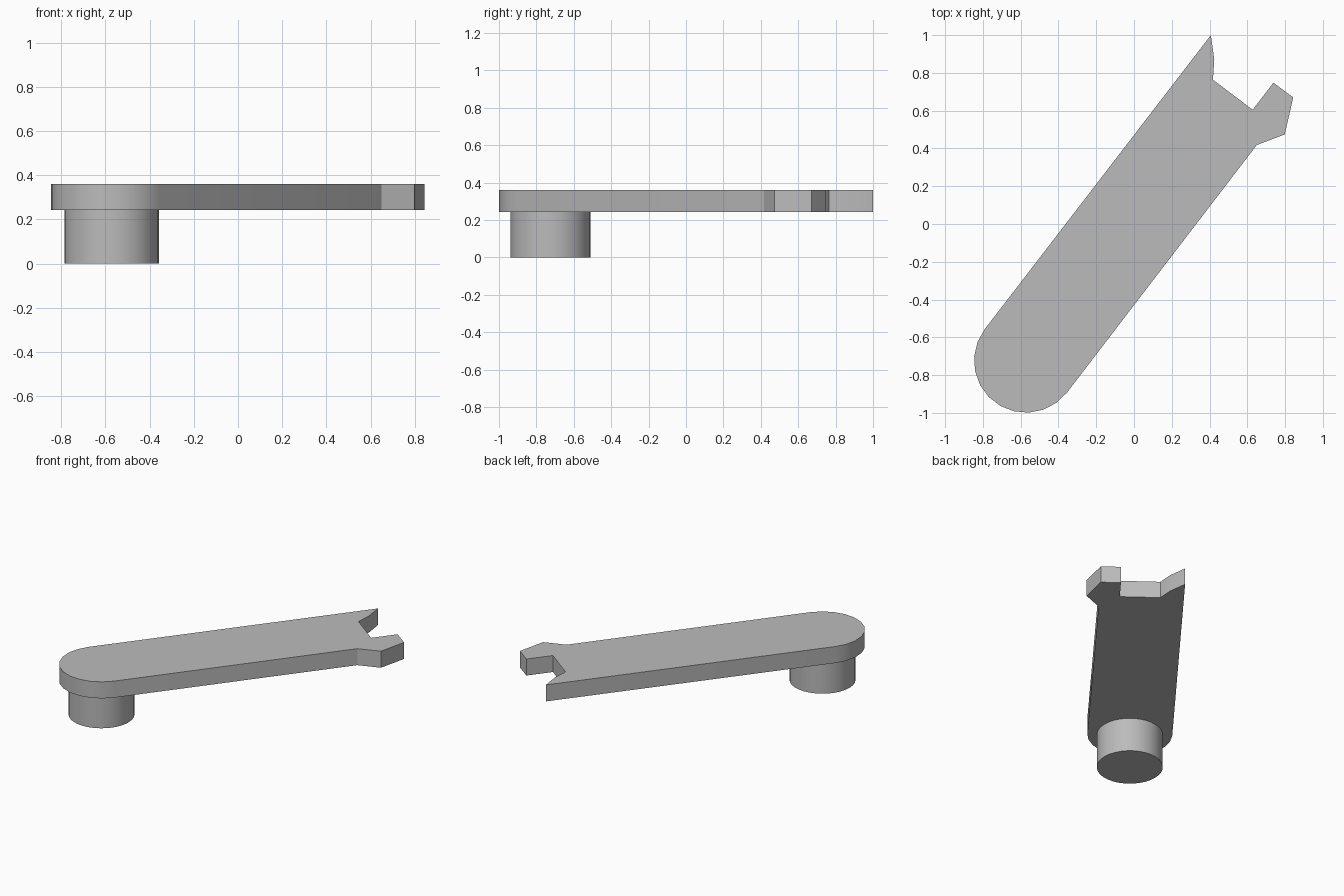
import bpy
import bmesh
from math import radians, cos, sin

if "Cube" in bpy.data.objects:
    bpy.data.objects.remove(bpy.data.objects["Cube"])

# Single plain grey
grey = bpy.data.materials.new("plain grey")
grey.use_nodes = True
colour = (0.5, 0.5, 0.5, 1)
grey.diffuse_color = colour
grey.node_tree.nodes["Principled BSDF"].inputs["Base Color"].default_value = colour

PIVOT_X, PIVOT_Y = -0.572, -0.724
PLATE_BOTTOM, PLATE_TOP = 0.242, 0.36


def arc(radius, start, end, steps):
    """Points around the pivot, from one angle to another in degrees."""
    angles = [radians(start + (end - start) * i / steps) for i in range(steps + 1)]
    return [(PIVOT_X + radius * cos(a), PIVOT_Y + radius * sin(a)) for a in angles]


def extruded(name, outline, bottom, top):
    """Solid with the given outline between two heights."""
    bm = bmesh.new()
    base = bm.faces.new([bm.verts.new((x, y, bottom)) for x, y in outline])
    result = bmesh.ops.extrude_face_region(bm, geom=[base], use_keep_orig=True)
    raised = [v for v in result["geom"] if isinstance(v, bmesh.types.BMVert)]
    bmesh.ops.translate(bm, verts=raised, vec=(0, 0, top - bottom))
    bmesh.ops.recalc_face_normals(bm, faces=bm.faces)
    mesh = bpy.data.meshes.new(name)
    bm.to_mesh(mesh)
    bm.free()
    mesh.materials.append(grey)
    obj = bpy.data.objects.new(name, mesh)
    bpy.context.collection.objects.link(obj)
    bpy.ops.object.select_all(action="DESELECT")
    obj.select_set(True)
    bpy.context.view_layer.objects.active = obj
    bpy.ops.object.shade_smooth_by_angle(angle=radians(25))
    return obj


# Flat arm: rounded pivot end, open jaw at the far end
jaw = [(0.65, 0.418), (0.798, 0.474), (0.843, 0.67), (0.738, 0.748),
       (0.628, 0.605), (0.418, 0.764), (0.425, 0.87), (0.407, 1.0)]
extruded("wrench_arm", arc(0.275, 142.4, 322.4, 11) + jaw, PLATE_BOTTOM, PLATE_TOP)

# Round peg under the pivot end
extruded("pivot_peg", arc(0.214, 0, 360, 32)[:-1], 0, PLATE_BOTTOM)
